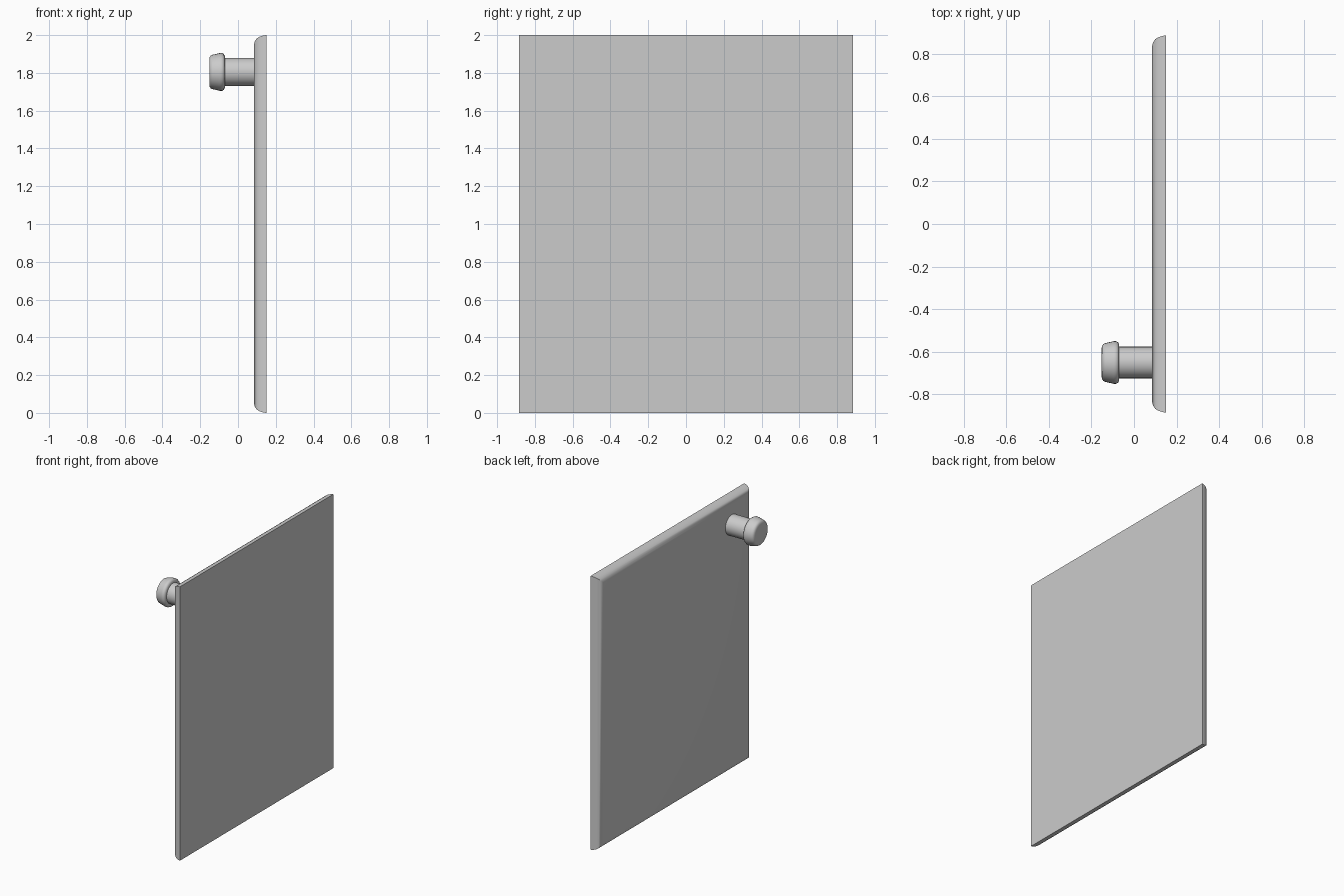
import bpy, bmesh
from math import cos, sin, tau, radians

if "Cube" in bpy.data.objects:
    bpy.data.objects.remove(bpy.data.objects["Cube"])


def loft(name, rings, angle):
    """Join matching rings of points into a closed, capped solid."""
    bm = bmesh.new()
    loops = [[bm.verts.new(p) for p in ring] for ring in rings]
    n = len(loops[0])
    for a, b in zip(loops, loops[1:]):
        for i in range(n):
            j = (i + 1) % n
            bm.faces.new((a[i], a[j], b[j], b[i]))
    bm.faces.new(loops[0])
    bm.faces.new(loops[-1])
    bmesh.ops.recalc_face_normals(bm, faces=bm.faces)
    mesh = bpy.data.meshes.new(name)
    bm.to_mesh(mesh)
    bm.free()
    obj = bpy.data.objects.new(name, mesh)
    bpy.context.collection.objects.link(obj)
    bpy.ops.object.select_all(action='DESELECT')
    obj.select_set(True)
    bpy.context.view_layer.objects.active = obj
    bpy.ops.object.shade_smooth_by_angle(angle=radians(angle))
    return obj


def rect(x, inset):
    hy, hz = 0.885 - inset, 1.0 - inset
    return [(x, sy * hy, 1.0 + sz * hz)
            for sy, sz in ((-1, -1), (1, -1), (1, 1), (-1, 1))]


def circle(x, r, n=32):
    return [(x, -0.65 + r * cos(tau * i / n), 1.805 + r * sin(tau * i / n))
            for i in range(n)]


# Door panel: flat on +x, rounded-over edges on -x
panel_profile = [(0.15, 0.0), (0.139, 0.001), (0.115, 0.008), (0.099, 0.018),
                 (0.089, 0.033), (0.085, 0.05)]
loft("door_panel", [rect(x, i) for x, i in panel_profile], 25)

# Knob stem
loft("knob_stem", [circle(x, 0.074) for x in (-0.08, 0.09)], 30)

# Knob head: tapered disc with rounded rims
head_profile = [(-0.152, 0.066), (-0.15, 0.078), (-0.144, 0.087),
                (-0.134, 0.091), (-0.095, 0.1), (-0.084, 0.1),
                (-0.075, 0.095), (-0.07, 0.086), (-0.07, 0.06)]
loft("knob_head", [circle(x, r) for x, r in head_profile], 45)
